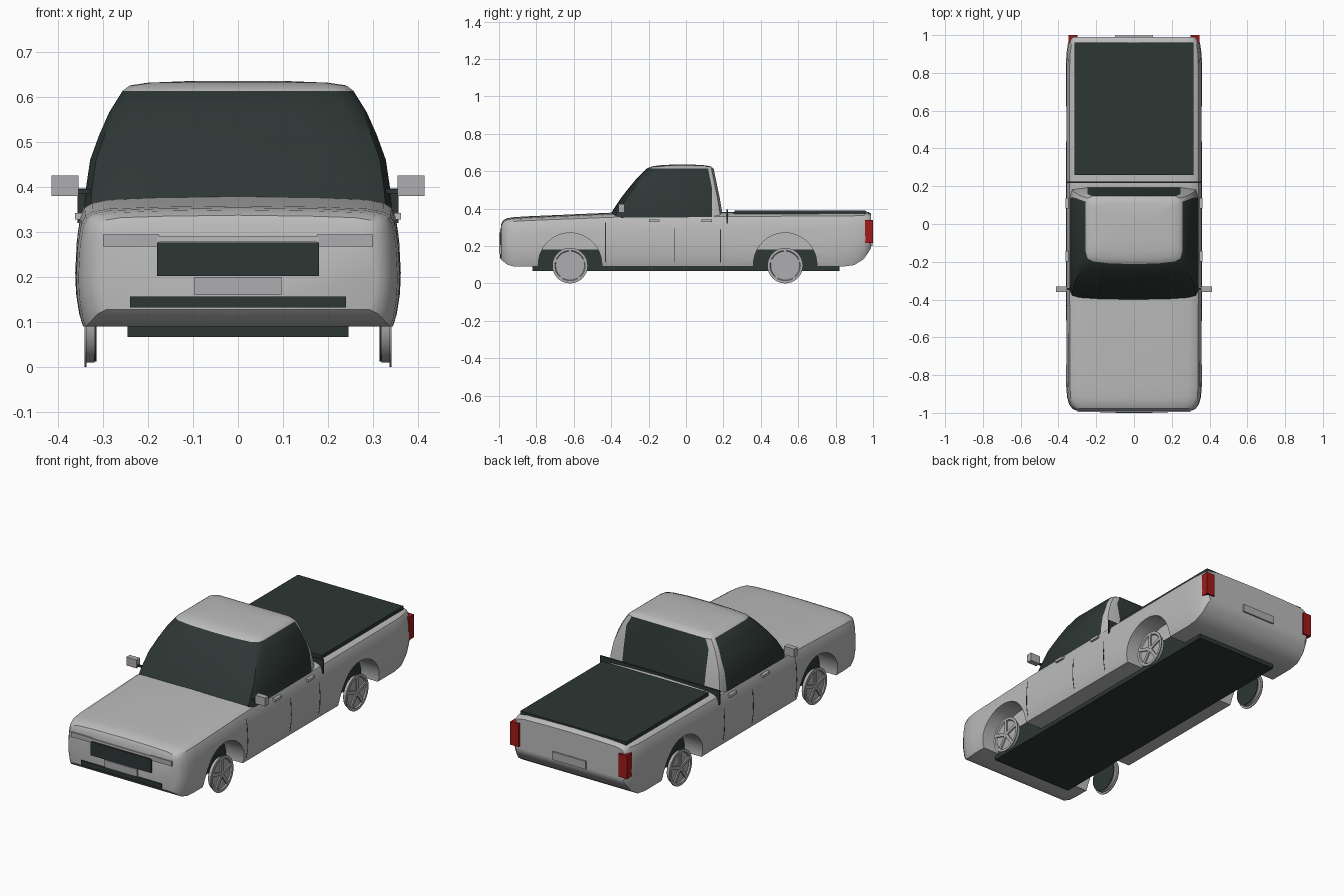
import bpy, bmesh, math
from mathutils import Matrix, Vector

cube = bpy.data.objects.get("Cube")
if cube:
    bpy.data.objects.remove(cube)


def material(name, rgb):
    m = bpy.data.materials.new(name)
    m.use_nodes = True
    m.diffuse_color = (*rgb, 1)
    m.node_tree.nodes["Principled BSDF"].inputs["Base Color"].default_value = (*rgb, 1)
    return m


paint = material("silver_paint", (0.5, 0.5, 0.5))
dark = material("dark_trim", (0.026, 0.038, 0.035))
metal = material("light_metal", (0.42, 0.42, 0.44))
red = material("tail_red", (0.36, 0.01, 0.01))


def finish(bm, name, mats, smooth=0):
    bmesh.ops.recalc_face_normals(bm, faces=bm.faces[:])
    mesh = bpy.data.meshes.new(name)
    bm.to_mesh(mesh)
    bm.free()
    ob = bpy.data.objects.new(name, mesh)
    bpy.context.collection.objects.link(ob)
    for m in mats:
        mesh.materials.append(m)
    if smooth:
        shade(ob, smooth)
    return ob


def activate(ob):
    bpy.ops.object.select_all(action="DESELECT")
    ob.select_set(True)
    bpy.context.view_layer.objects.active = ob


def shade(ob, degrees):
    activate(ob)
    bpy.ops.object.shade_smooth_by_angle(angle=math.radians(degrees))


def box(name, x, y, z, mat):
    """Box from (low, high) pairs."""
    bm = bmesh.new()
    size = [b - a for a, b in (x, y, z)]
    mid = [(a + b) / 2 for a, b in (x, y, z)]
    bmesh.ops.create_cube(bm, size=1, matrix=Matrix.Translation(mid) @ Matrix.Diagonal((*size, 1)))
    return finish(bm, name, [mat])


def pair(name, x, y, z, mat):
    """Left and right copies of a box."""
    box("left_" + name, x, y, z, mat)
    box("right_" + name, (-x[1], -x[0]), y, z, mat)


def mirrored(half):
    """Closed ring from a +x half that starts and ends on the centre line."""
    return half + [Vector((-p.x, p.y, p.z)) for p in reversed(half[1:-1])]


def loft(rings, pick=None):
    """Skin between rings; pick(level, segment) gives the material index."""
    bm = bmesh.new()
    rows = [[bm.verts.new(p) for p in ring] for ring in rings]
    n = len(rows[0])
    for i, (a, b) in enumerate(zip(rows, rows[1:])):
        for j in range(n):
            k = (j + 1) % n
            f = bm.faces.new((a[j], a[k], b[k], b[j]))
            if pick:
                f.material_index = pick(i, j)
    bm.faces.new(rows[0])
    bm.faces.new(rows[-1])
    return bm


# Lower body: one cross-section, scaled along the length
SECTION = [(0, 0), (0.955, 0), (0.975, 0.08), (0.995, 0.25), (1, 0.42), (0.99, 0.68),
           (0.97, 0.84), (0.945, 0.915), (0.9, 0.95), (0.8, 0.975), (0.5, 0.99), (0, 1)]


def section(y, w, low, high):
    return mirrored([Vector((u * w, y, low + v * (high - low))) for u, v in SECTION])


STATIONS = [(-0.988, 0.305, 0.128, 0.318), (-0.978, 0.326, 0.118, 0.337), (-0.955, 0.343, 0.1, 0.349),
            (-0.92, 0.354, 0.09, 0.354), (-0.86, 0.359, 0.09, 0.358), (-0.4, 0.36, 0.09, 0.378),
            (0.2, 0.36, 0.09, 0.382), (0.84, 0.36, 0.09, 0.386), (0.9, 0.358, 0.098, 0.386),
            (0.95, 0.351, 0.13, 0.385), (0.975, 0.344, 0.165, 0.382), (0.99, 0.332, 0.19, 0.372)]
body = finish(loft([section(*s) for s in STATIONS]), "body", [paint])

# Wheel arches cut from both sides
AXLES = {"front": -0.62, "rear": 0.53}
for y in AXLES.values():
    for s in (1, -1):
        bm = bmesh.new()
        bmesh.ops.create_cone(bm, cap_ends=True, segments=48, radius1=0.17, radius2=0.17, depth=0.3,
                              matrix=Matrix.Translation((s * 0.393, y, 0.1)) @ Matrix.Rotation(math.pi / 2, 4, "Y"))
        cutter = finish(bm, "arch_cutter", [paint])
        cutter.hide_render = True
        mod = body.modifiers.new("arch", "BOOLEAN")
        mod.operation, mod.solver, mod.object = "DIFFERENCE", "EXACT", cutter
        activate(body)
        bpy.ops.object.modifier_apply(modifier=mod.name)
        bpy.data.objects.remove(cutter)
shade(body, 32)

# Chassis floor, also the dark lower wall of each wheel well
box("underbody", (-0.245, 0.245), (-0.82, 0.82), (0.067, 0.18), dark)


# Cab: rings stacked by height, glass and roof split by rule
def cab_ring(z, w, front, back):
    side = min(0.14, back - 0.03)
    half = [(0, front), (0.5 * w, front + 0.003), (0.85 * w, front + 0.014), (0.96 * w, front + 0.03),
            (w, front + 0.065), (w, side), (0.96 * w, back - 0.012), (min(0.245, 0.86 * w), back), (0, back)]
    return mirrored([Vector((x, y, z)) for x, y in half])


LEVELS = [(0.345, 0.342, -0.42, 0.198), (0.4, 0.337, -0.385, 0.19), (0.46, 0.328, -0.345, 0.18),
          (0.515, 0.308, -0.302, 0.168), (0.565, 0.286, -0.26, 0.158), (0.613, 0.256, -0.212, 0.148),
          (0.625, 0.24, -0.185, 0.135), (0.631, 0.2, -0.145, 0.105), (0.635, 0.1, -0.08, 0.04)]
GLASS_LEVELS = 5
PILLAR = (5, 6, 9, 10)   # ring segments between side glass and rear window
finish(loft([cab_ring(*l) for l in LEVELS],
            lambda i, j: 1 if i < GLASS_LEVELS and j not in PILLAR else 0),
       "cab", [paint, dark], 32)

# Bed cover and the strip behind the cab
box("bed_cover", (-0.315, 0.315), (0.26, 0.96), (0.372, 0.391), dark)
box("bed_front_strip", (-0.356, 0.356), (0.216, 0.224), (0.32, 0.396), dark)

# Door seams follow the body section
for name, y in (("front_seam", -0.43), ("middle_seam", -0.06), ("rear_seam", 0.185)):
    finish(loft([section(y + d, 0.3612, 0.095, 0.368) for d in (-0.002, 0.002)]), name, [dark])

# Handles and door mirrors
for name, y in (("front_handle", -0.17), ("rear_handle", 0.11)):
    pair(name, (0.345, 0.362), (y - 0.028, y + 0.028), (0.328, 0.342), paint)
pair("mirror", (0.354, 0.414), (-0.36, -0.33), (0.38, 0.425), metal)
pair("mirror_arm", (0.325, 0.356), (-0.35, -0.34), (0.385, 0.395), dark)

# Front face
box("grille", (-0.18, 0.18), (-0.998, -0.98), (0.202, 0.276), dark)
box("grille_bar", (-0.18, 0.18), (-0.994, -0.98), (0.278, 0.29), paint)
box("lower_intake", (-0.24, 0.24), (-0.994, -0.975), (0.132, 0.157), dark)
box("front_plate", (-0.097, 0.097), (-1.0, -0.98), (0.16, 0.2), metal)
pair("headlight", (0.175, 0.3), (-0.994, -0.965), (0.268, 0.294), metal)

# Rear face
pair("tail_light", (0.298, 0.348), (0.957, 1.0), (0.215, 0.34), red)
box("rear_plate", (-0.1, 0.1), (0.98, 0.998), (0.2, 0.243), metal)

# Wheels: lathed rim with five spokes and a dark back
RIM = [(0.318, 0), (0.318, 0.085), (0.336, 0.085), (0.336, 0.095), (0.341, 0.095),
       (0.341, 0.081), (0.334, 0.077), (0.334, 0)]
for end, y in AXLES.items():
    for side, s in (("left", 1), ("right", -1)):
        hub = Vector((0, y, 0.095))
        bm = bmesh.new()
        vs = [bm.verts.new(hub + Vector((s * x, 0, r))) for x, r in RIM]
        es = [bm.edges.new(e) for e in zip(vs, vs[1:])]
        bmesh.ops.spin(bm, geom=vs + es, cent=hub, axis=(1, 0, 0), angle=2 * math.pi, steps=40)
        bmesh.ops.remove_doubles(bm, verts=bm.verts[:], dist=0.0001)
        for k in range(5):
            place = Matrix.Translation(hub) @ Matrix.Rotation(k * math.tau / 5, 4, "X")
            bmesh.ops.create_cube(bm, size=1, matrix=place @ Matrix.Translation((s * 0.336, 0, 0.042))
                                  @ Matrix.Diagonal((0.01, 0.017, 0.08, 1)))
        finish(bm, f"{end}_{side}_wheel", [metal], 30)
        bm = bmesh.new()
        bmesh.ops.create_cone(bm, cap_ends=True, segments=40, radius1=0.083, radius2=0.083, depth=0.005,
                              matrix=Matrix.Translation(hub + Vector((s * 0.3165, 0, 0)))
                              @ Matrix.Rotation(math.pi / 2, 4, "Y"))
        finish(bm, f"{end}_{side}_wheel_back", [dark], 30)
